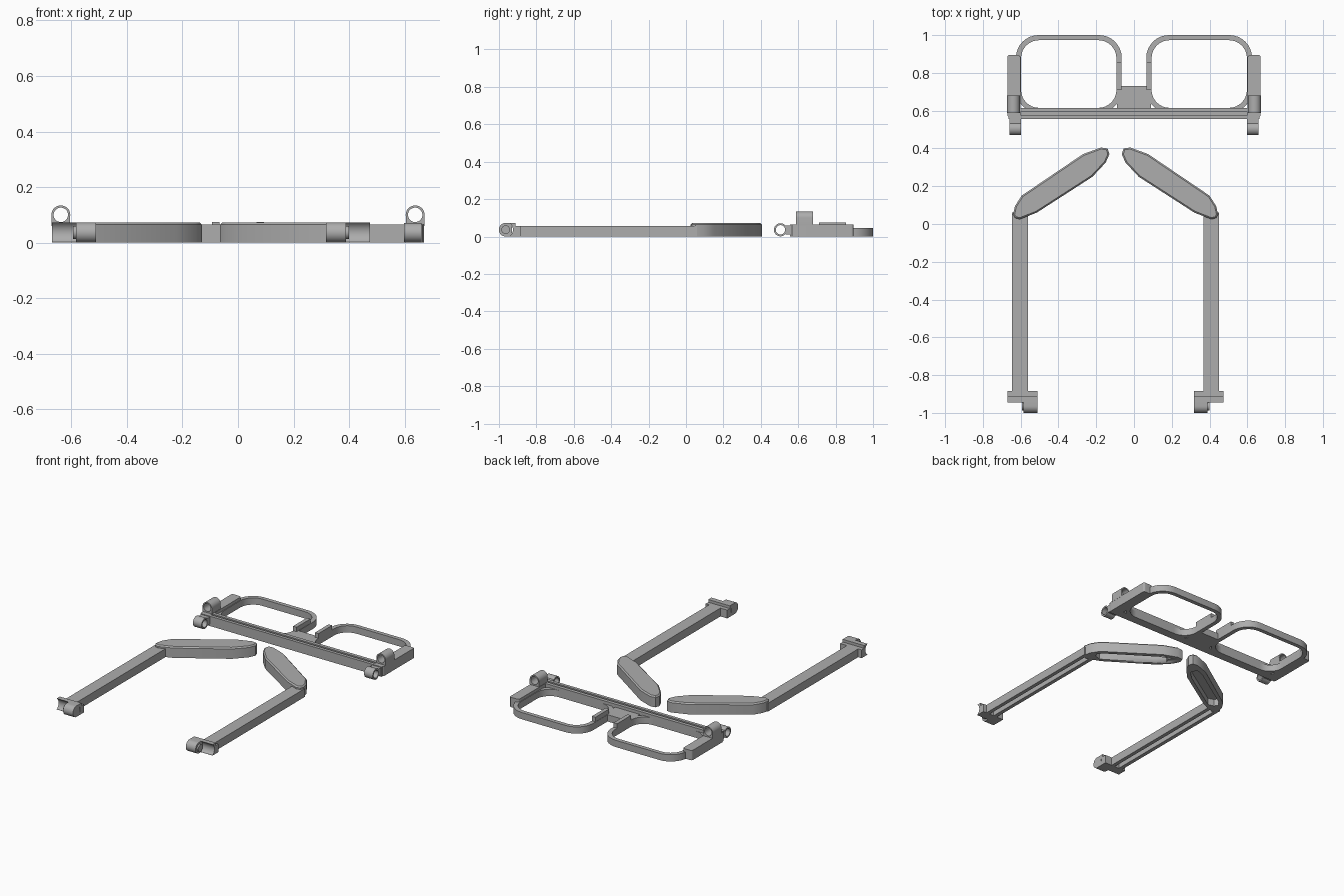
import bpy, bmesh, math

if "Cube" in bpy.data.objects:
    bpy.data.objects.remove(bpy.data.objects["Cube"])

mat = bpy.data.materials.new("plain grey")
mat.diffuse_color = (0.42, 0.42, 0.42, 1)
mat.use_nodes = True
mat.node_tree.nodes["Principled BSDF"].inputs["Base Color"].default_value = mat.diffuse_color


def prism(name, outer, a, b, axis="z", inner=None, bevel=0.0):
    """Extrude a 2D outline (with an optional hole of equal point count) from a to b."""
    def place(p, h):
        return {"z": (p[0], p[1], h), "x": (h, p[0], p[1]), "y": (p[0], h, p[1])}[axis]
    bm = bmesh.new()
    loops = []
    for pts in ([outer, inner] if inner else [outer]):
        loops.append([[bm.verts.new(place(p, h)) for p in pts] for h in (a, b)])
    n = len(outer)
    for lo, hi in loops:
        for i in range(n):
            j = (i + 1) % n
            bm.faces.new((lo[i], lo[j], hi[j], hi[i]))
    for k in (0, 1):
        if inner:
            for i in range(n):
                j = (i + 1) % n
                bm.faces.new((loops[0][k][i], loops[0][k][j], loops[1][k][j], loops[1][k][i]))
        else:
            bm.faces.new(loops[0][k])
    if bevel:
        edges = [e for e in bm.edges if all(abs(v.co.z - b) < 1e-6 for v in e.verts)]
        bmesh.ops.bevel(bm, geom=edges, offset=bevel, segments=1, affect="EDGES")
    bmesh.ops.recalc_face_normals(bm, faces=bm.faces)
    me = bpy.data.meshes.new(name)
    bm.to_mesh(me)
    bm.free()
    me.materials.append(mat)
    ob = bpy.data.objects.new(name, me)
    bpy.context.collection.objects.link(ob)
    bpy.ops.object.select_all(action="DESELECT")
    ob.select_set(True)
    bpy.context.view_layer.objects.active = ob
    bpy.ops.object.shade_smooth_by_angle(angle=math.radians(30))
    return ob


def rect(x0, x1, y0, y1):
    return [(x0, y0), (x1, y0), (x1, y1), (x0, y1)]


def box(name, x0, x1, y0, y1, z0, z1):
    return prism(name, rect(min(x0, x1), max(x0, x1), y0, y1), z0, z1)


def arc(cx, cy, r, a0, a1, n):
    return [(cx + r * math.cos(math.radians(a0 + (a1 - a0) * i / n)),
             cy + r * math.sin(math.radians(a0 + (a1 - a0) * i / n))) for i in range(n + 1)]


def rounded(x0, x1, y0, y1, r):
    return (arc(x0 + r, y0 + r, r, 180, 270, 8) + arc(x1 - r, y0 + r, r, 270, 360, 8)
            + arc(x1 - r, y1 - r, r, 0, 90, 8) + arc(x0 + r, y1 - r, r, 90, 180, 8))


def circle(cx, cy, r, n=32):
    return arc(cx, cy, r, 0, 360, n)[:-1]


# Front frame: top bar with a groove along it, bridge plate
bar = [(0.557, 0), (0.615, 0), (0.615, 0.065), (0.592, 0.065), (0.592, 0.04),
       (0.578, 0.04), (0.578, 0.065), (0.557, 0.065)]
prism("top_bar", bar, -0.665, 0.665, "x")
box("bridge", -0.09, 0.09, 0.61, 0.73, 0, 0.045)

for s, side in ((-1, "left"), (1, "right")):
    def span(a, b):
        return sorted((s * a, s * b))

    # Lens rim, end piece and raised nose rest
    x0, x1 = span(0.065, 0.625)
    i0, i1 = span(0.093, 0.598)
    prism(side + "_rim", rounded(x0, x1, 0.59, 1.0, 0.12), 0, 0.045,
          inner=rounded(i0, i1, 0.615, 0.973, 0.095))
    e0, e1 = span(0.602, 0.67)
    prism(side + "_end_piece", rounded(e0, e1, 0.565, 0.895, 0.012), 0, 0.065)
    box(side + "_nose_rest", s * 0.067, s * 0.093, 0.71, 0.855, 0.0, 0.075)

    # Upper ring on the end piece, bore running front to back
    c = s * 0.638
    ring = circle(c, 0.1, 0.034)
    foot = [(x, 0.06 if z < 0.1 - 1e-6 and abs(x - c) > 0.02 else min(z, 0.066) if z < 0.1 - 1e-6 else z)
            for x, z in ring]
    prism(side + "_upper_ring", foot, 0.588, 0.68, "y", inner=circle(c, 0.1, 0.026))

    # Hinge ring in front of the bar, bore running sideways
    h0, h1 = span(0.597, 0.66)
    prism(side + "_hinge_ring", circle(0.505, 0.036, 0.035), h0, h1, "x",
          inner=circle(0.505, 0.036, 0.025))
    box(side + "_hinge_stub", h0, h1, 0.533, 0.575, 0.012, 0.06)

# Temple outlines, written for the left one
tip = [(-0.64, 0.05), (-0.63, 0.032), (-0.605, 0.025), (-0.515, 0.06), (-0.22, 0.25),
       (-0.15, 0.325), (-0.13, 0.37), (-0.14, 0.4), (-0.175, 0.405), (-0.27, 0.37),
       (-0.595, 0.15), (-0.63, 0.095)]
slot = [(-0.575, 0.085), (-0.535, 0.075), (-0.245, 0.262), (-0.195, 0.315),
        (-0.215, 0.355), (-0.27, 0.335), (-0.56, 0.145), (-0.59, 0.11)]
socket = ([(-0.885, 0), (-0.885, 0.055), (-0.912, 0.055), (-0.912, 0.073), (-0.945, 0.073)]
          + arc(-0.967, 0.037, 0.042, 58, -58, 12) + [(-0.945, 0)])
knuckle = ([(-0.93, 0.0), (-0.93, 0.073)] + arc(-0.964, 0.0365, 0.0365, 90, 270, 16))

for side, mx in (("left", lambda x: x), ("right", lambda x: -0.195 - x)):
    def flip(pts):
        return [(mx(x), y) for x, y in pts]

    # Straight arm with a channel underneath
    arm = [(-0.645, 0), (-0.62, 0), (-0.62, 0.03), (-0.587, 0.03), (-0.587, 0),
           (-0.562, 0), (-0.562, 0.055), (-0.645, 0.055)]
    prism(side + "_arm", flip(arm), -0.89, 0.06, "y")

    # Angled ear tip with a chamfered top and a recess underneath
    ear = prism(side + "_ear_tip", flip(tip), 0, 0.073, bevel=0.008)
    cutter = prism(side + "_recess_cutter", flip(slot), -0.05, 0.045)
    cutter.hide_render = True
    cutter.hide_viewport = True
    mod = ear.modifiers.new("recess", "BOOLEAN")
    mod.operation = "DIFFERENCE"
    mod.solver = "EXACT"
    mod.object = cutter

    # Hinge end: scooped socket, solid knuckle and pin
    a, b = sorted((mx(-0.67), mx(-0.512)))
    prism(side + "_hinge_socket", socket, a, b, "x")
    a, b = sorted((mx(-0.584), mx(-0.512)))
    prism(side + "_hinge_knuckle", knuckle, a, b, "x")
    a, b = sorted((mx(-0.594), mx(-0.58)))
    prism(side + "_hinge_pin", circle(-0.964, 0.0365, 0.023), a, b, "x")
